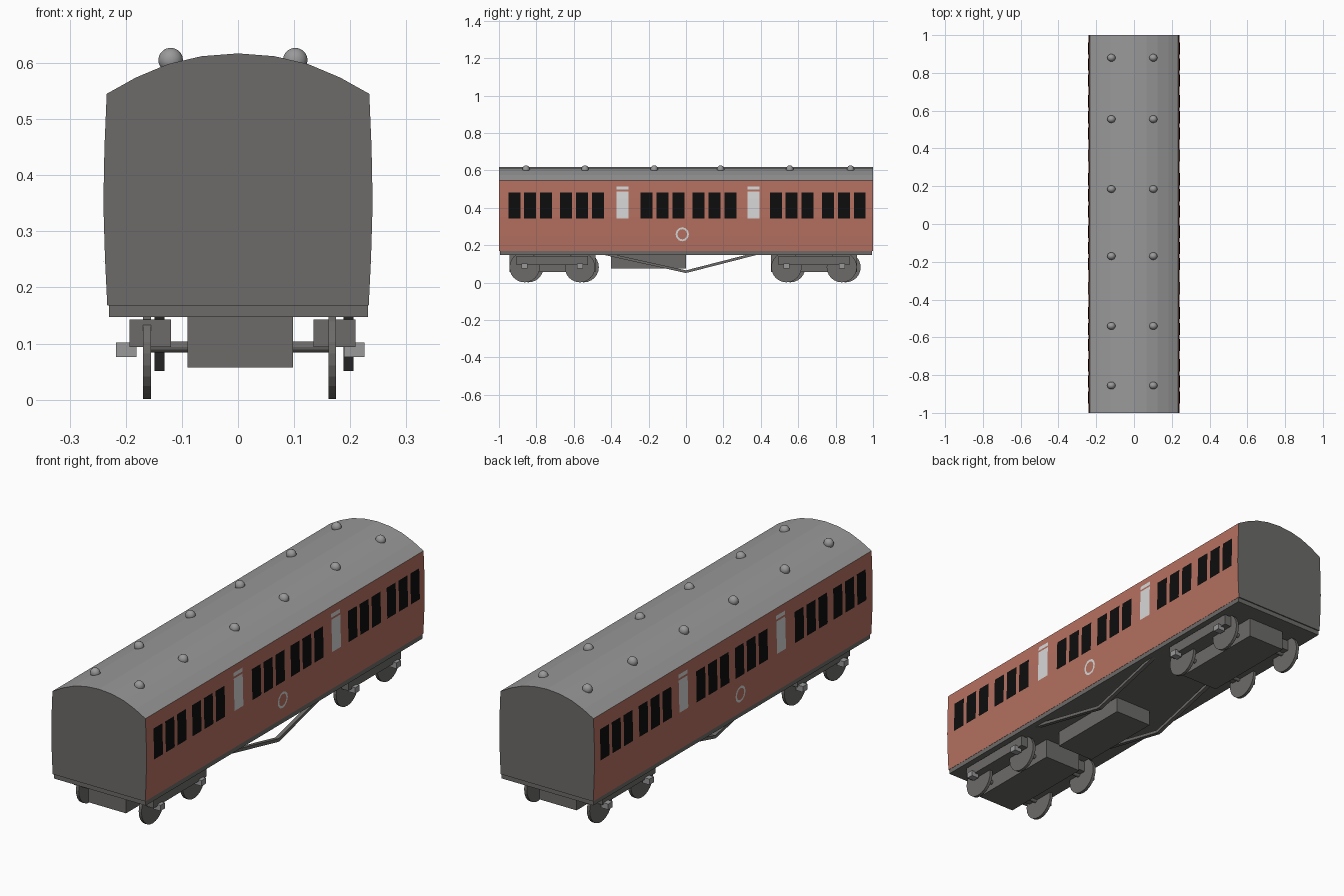
import bpy, bmesh, math
from mathutils import Vector, Matrix

if "Cube" in bpy.data.objects:
    bpy.data.objects.remove(bpy.data.objects["Cube"])


def mat(name, r, g, b):
    m = bpy.data.materials.new(name)
    m.diffuse_color = (r, g, b, 1)
    m.use_nodes = True
    m.node_tree.nodes["Principled BSDF"].inputs["Base Color"].default_value = m.diffuse_color
    return m


RED = mat("carriage_red", 0.456, 0.162, 0.118)
DARK = mat("dark_grey", 0.15, 0.146, 0.14)
ROOF = mat("roof_grey", 0.32, 0.32, 0.32)
BLACK = mat("window_black", 0.004, 0.004, 0.004)
WHITE = mat("pale_grey", 0.68, 0.68, 0.68)


def make(name, bm, *mats):
    me = bpy.data.meshes.new(name)
    bm.to_mesh(me)
    bm.free()
    for m in mats:
        me.materials.append(m)
    ob = bpy.data.objects.new(name, me)
    bpy.context.collection.objects.link(ob)
    return ob


def add_box(bm, x0, x1, y0, y1, z0, z1):
    c = Matrix.Translation(((x0 + x1) / 2, (y0 + y1) / 2, (z0 + z1) / 2))
    s = Matrix.Diagonal((x1 - x0, y1 - y0, z1 - z0, 1))
    bmesh.ops.create_cube(bm, size=1, matrix=c @ s)


def box(name, m, *dims):
    bm = bmesh.new()
    add_box(bm, *dims)
    return make(name, bm, m)


def cyl_x(name, m, x0, x1, y, z, r, n):
    bm = bmesh.new()
    t = Matrix.Translation(((x0 + x1) / 2, y, z)) @ Matrix.Rotation(math.pi / 2, 4, 'Y')
    bmesh.ops.create_cone(bm, cap_ends=True, segments=n, radius1=r, radius2=r,
                          depth=x1 - x0, matrix=t)
    return make(name, bm, m)


# Body: bulging sides and arched roof, extruded along y
SIDE = [(0.233, 0.168), (0.237, 0.25), (0.240, 0.35), (0.238, 0.45), (0.234, 0.545)]
ARCH = [(0.182, 0.574), (0.125, 0.598), (0.065, 0.612)]
half = SIDE + ARCH
profile = half + [(0, 0.617)] + [(-x, z) for x, z in reversed(half)]
bm = bmesh.new()
face = bm.faces.new([bm.verts.new((x, -1, z)) for x, z in profile])
ext = bmesh.ops.extrude_face_region(bm, geom=[face], use_keep_orig=True)
bmesh.ops.translate(bm, vec=(0, 2, 0), verts=[v for v in ext["geom"] if isinstance(v, bmesh.types.BMVert)])
bmesh.ops.recalc_face_normals(bm, faces=bm.faces[:])
for f in bm.faces:
    f.normal_update()
    if abs(f.normal.x) > 0.8:
        f.material_index = 0
    elif f.normal.z > 0.5:
        f.material_index = 2
    else:
        f.material_index = 1
make("carriage_body", bm, RED, DARK, ROOF)


# Painted panels following the bulge of the sides
def side_x(z):
    for (x0, z0), (x1, z1) in zip(SIDE, SIDE[1:]):
        if z <= z1:
            return x0 + (x1 - x0) * (z - z0) / (z1 - z0)
    return SIDE[-1][0]


def quad(bm, s, pts):
    vs = [bm.verts.new((s * (side_x(z) + 0.0025), y, z)) for y, z in pts]
    bm.faces.new(vs if s > 0 else vs[::-1])


def panel(bm, s, yc, w, z0, z1):
    levels = [z0] + [z for _, z in SIDE if z0 < z < z1] + [z1]
    a, b = yc - w / 2, yc + w / 2
    for lo, hi in zip(levels, levels[1:]):
        quad(bm, s, [(a, lo), (b, lo), (b, hi), (a, hi)])


GROUPS = [-0.833, -0.556, -0.126, 0.152, 0.565, 0.844]
for s, tag in ((1, "right"), (-1, "left")):
    bm = bmesh.new()
    for g in GROUPS:
        for k in (-1, 0, 1):
            panel(bm, s, g + k * 0.085, 0.064, 0.342, 0.482)
    make("windows_" + tag, bm, BLACK)
    bm = bmesh.new()
    for y in (-0.34, 0.362):
        panel(bm, s, y, 0.064, 0.342, 0.488)
        panel(bm, s, y, 0.064, 0.497, 0.514)
    make("door_panels_" + tag, bm, WHITE)
    # Ring badge
    bm = bmesh.new()
    yc, n = (-0.02 if s > 0 else -0.05), 12
    for i in range(n):
        a, b = 2 * math.pi * i / n, 2 * math.pi * (i + 1) / n
        quad(bm, s, [(yc + r * math.cos(t), 0.258 + 1.05 * r * math.sin(t))
                     for r, t in ((0.026, a), (0.036, a), (0.036, b), (0.026, b))])
    make("side_ring_" + tag, bm, WHITE)

# Roof vents
for x in (-0.12, 0.102):
    for y in (-0.855, -0.54, -0.17, 0.185, 0.555, 0.88):
        bm = bmesh.new()
        bmesh.ops.create_uvsphere(bm, u_segments=16, v_segments=10, radius=0.022,
                                  matrix=Matrix.Translation((x, y, 0.605)) @ Matrix.Diagonal((1, 0.9, 1, 1)))
        for f in bm.faces:
            f.smooth = True
        make("roof_vent", bm, ROOF)

# Underframe and equipment box
box("underframe", DARK, -0.23, 0.232, -0.995, 0.995, 0.147, 0.17)
box("equipment_box", DARK, -0.09, 0.098, -0.4, 0.0, 0.075, 0.15)

# Truss rods under the floor
PATH = [(-0.43, 0.153), (0.0, 0.058), (0.39, 0.158)]
for x in (-0.14, 0.197):
    bm = bmesh.new()
    for (y0, z0), (y1, z1) in zip(PATH, PATH[1:]):
        d = Vector((0, y1 - y0, z1 - z0))
        m = (Matrix.Translation((x, (y0 + y1) / 2, (z0 + z1) / 2))
             @ Matrix.Rotation(math.atan2(d.z, d.y), 4, 'X')
             @ Matrix.Diagonal((0.018, d.length, 0.014, 1)))
        bmesh.ops.create_cube(bm, size=1, matrix=m)
    make("truss_rod", bm, DARK)

# Bogies: centre block, side frames, wheels, axles and axle boxes
for yc in (-0.715, 0.685):
    box("bogie_block", DARK, -0.09, 0.098, yc - 0.23, yc + 0.23, 0.057, 0.149)
    for s in (-1, 1):
        xo = 0.008 + s * 0.164
        box("bogie_side_frame", DARK, xo - 0.037, xo + 0.037, yc - 0.19, yc + 0.19, 0.094, 0.143)
    for dy in (-0.148, 0.148):
        y = yc + dy
        cyl_x("axle", DARK, -0.16, 0.17, y, 0.094, 0.01, 12)
        for s in (-1, 1):
            yw = y if s > 0 else y + 0.02
            xw = 0.003 + s * 0.165
            cyl_x("wheel", DARK, xw - 0.007, xw + 0.007, yw, 0.082, 0.081, 24)
            xb = 0.004 + s * 0.203
            box("axle_box", ROOF, xb - 0.018, xb + 0.018, yw - 0.016, yw + 0.016, 0.076, 0.102)
